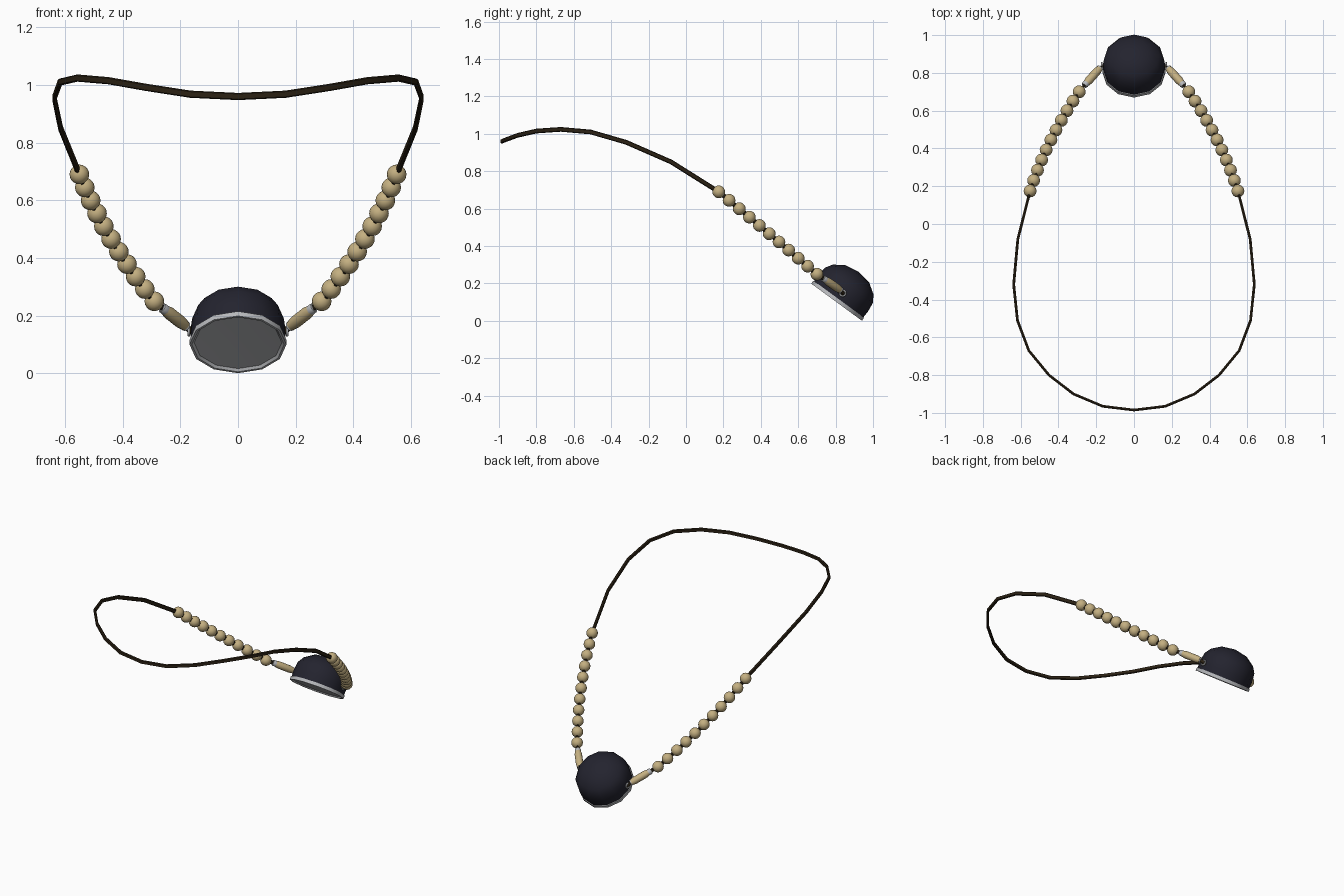
import bpy, bmesh, math
from mathutils import Vector, Matrix

cube = bpy.data.objects.get("Cube")
if cube:
    bpy.data.objects.remove(cube, do_unlink=True)


def material(name, rgb, metallic=0.0):
    m = bpy.data.materials.new(name)
    m.use_nodes = True
    m.diffuse_color = (*rgb, 1)
    m.node_tree.nodes["Principled BSDF"].inputs["Base Color"].default_value = (*rgb, 1)
    return m


STONE = material("dark stone", (0.017, 0.017, 0.028))
SILVER = material("silver", (0.48, 0.49, 0.51))
BONE = material("bone", (0.55, 0.43, 0.22))
LEATHER = material("brown leather", (0.025, 0.016, 0.007))


def finish(bm, name, mat, sharp=40):
    bmesh.ops.recalc_face_normals(bm, faces=bm.faces)
    mesh = bpy.data.meshes.new(name)
    bm.to_mesh(mesh)
    bm.free()
    mesh.materials.append(mat)
    for p in mesh.polygons:
        p.use_smooth = True
    mesh.set_sharp_from_angle(angle=math.radians(sharp))
    ob = bpy.data.objects.new(name, mesh)
    bpy.context.collection.objects.link(ob)
    return ob


def skin(bm, rings, closed=False):
    """Bridge rings of vertices with quads."""
    pairs = list(zip(rings, rings[1:]))
    if closed:
        pairs.append((rings[-1], rings[0]))
    for a, b in pairs:
        for i in range(len(a)):
            j = (i + 1) % len(a)
            bm.faces.new((a[i], a[j], b[j], b[i]))


def lathe(name, mat, profile, matrix, segments=12, sharp=40, closed=False):
    """Turn a (radius, height) profile around the local z axis."""
    bm = bmesh.new()
    rings = []
    for r, h in profile:
        rings.append([bm.verts.new(matrix @ Vector((
            r * math.cos(math.tau * i / segments),
            r * math.sin(math.tau * i / segments), h))) for i in range(segments)])
    skin(bm, rings, closed)
    bmesh.ops.remove_doubles(bm, verts=bm.verts, dist=1e-5)
    return finish(bm, name, mat, sharp)


def along(start, end):
    """Frame at start whose z axis points towards end."""
    quat = (end - start).to_track_quat('Z', 'Y')
    return Matrix.Translation(start) @ quat.to_matrix().to_4x4()


def mirrored(p):
    return Vector((-p.x, p.y, p.z))


# Pendant: tilted stone dome in a shallow recessed silver cup
tilt = Matrix.Translation((0, 0.805, 0.1)) @ Matrix.Rotation(math.radians(-36.2), 4, 'X')
lathe("pendant_stone", STONE,
      [(0, 0.012), (0.163, 0.015), (0.165, 0.06), (0.159, 0.112),
       (0.135, 0.15), (0.08, 0.187), (0, 0.201)], tilt)
lathe("pendant_setting", SILVER,
      [(0.163, 0.02), (0.168, 0.02), (0.168, 0), (0.16, 0),
       (0.152, 0.008), (0.08, 0.011), (0, 0.011)], tilt)

# Bead positions along a gentle arc on the left side
first, middle, last = (Vector(p) for p in (
    (0.55, 0.175, 0.69), (0.44, 0.445, 0.466), (0.29, 0.7, 0.25)))


def arc(t):
    return (first * (2 * t - 1) * (t - 1) + middle * 4 * t * (1 - t)
            + last * t * (2 * t - 1))


beads = [arc(i / 10) for i in range(11)]
tube_top = Vector((0.264, 0.732, 0.229))
tube_end = Vector((0.18, 0.826, 0.163))
hook = Vector((0.17, 0.838, 0.148))
length = (tube_end - tube_top).length

# Beads, tubes, caps and hanging rings on both sides
for side, flip in (("left", Vector), ("right", mirrored)):
    for i, p in enumerate(beads):
        bm = bmesh.new()
        bmesh.ops.create_uvsphere(bm, u_segments=16, v_segments=10, radius=0.034,
                                  matrix=Matrix.Translation(flip(p)))
        finish(bm, f"{side}_bead_{i + 1}", BONE)
    frame = along(flip(tube_top), flip(tube_end))
    lathe(f"{side}_tube", BONE,
          [(0, 0.02), (0.018, 0.02), (0.022, 0.04), (0.022, length - 0.03),
           (0.018, length - 0.006), (0, length - 0.006)], frame)
    for name, low in (("upper", 0), ("lower", length - 0.008)):
        lathe(f"{side}_{name}_tube_cap", SILVER,
              [(0, low), (0.015, low), (0.018, low + 0.007),
               (0.018, low + (0.021 if low == 0 else 0.008)),
               (0, low + (0.021 if low == 0 else 0.008))], frame)
    ring = [(0.016 + 0.005 * math.cos(math.tau * k / 6),
             0.005 * math.sin(math.tau * k / 6)) for k in range(6)]
    lathe(f"{side}_hanging_ring", SILVER, ring,
          Matrix.Translation(flip(hook)) @ Matrix.Rotation(math.pi / 2, 4, 'Y'),
          sharp=80, closed=True)

# Flat leather cord running through the beads and around the neck
neck = [Vector(p) for p in (
    (0.615, -0.08, 0.85), (0.637, -0.32, 0.955), (0.617, -0.51, 1.01),
    (0.557, -0.67, 1.024), (0.45, -0.8, 1.015), (0.32, -0.9, 0.992),
    (0.165, -0.965, 0.968))]
half = [Vector((0.155, 0.845, 0.14)), tube_end, tube_top] + beads[::-1] + neck
path = half + [Vector((0, -0.985, 0.96))] + [mirrored(p) for p in half[::-1]]
bm = bmesh.new()
rings = []
for i, p in enumerate(path):
    before = path[max(i - 1, 0)]
    after = path[min(i + 1, len(path) - 1)]
    tangent = (after - before).normalized()
    across = tangent.cross(Vector((0, 0, 1))).normalized()
    up = across.cross(tangent)
    rings.append([bm.verts.new(p + across * a * 0.007 + up * b * 0.0125)
                  for a, b in ((1, 0.7), (0, 1), (-1, 0.7), (-1, -0.7), (0, -1), (1, -0.7))])
skin(bm, rings)
bm.faces.new(rings[0])
bm.faces.new(rings[-1])
finish(bm, "cord", LEATHER, 30)
